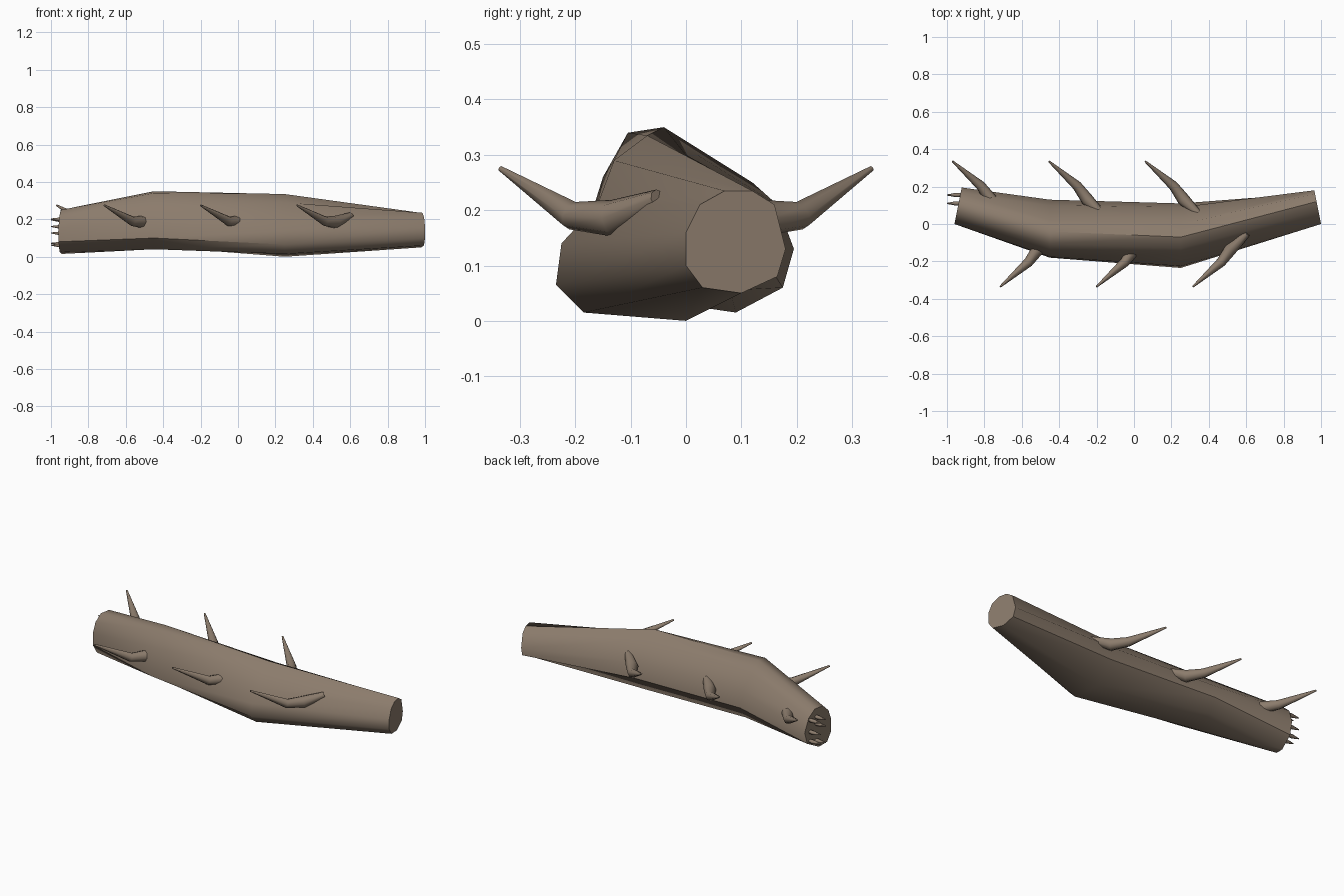
import bpy
import bmesh
import math
from mathutils import Vector

default = bpy.data.objects.get("Cube")
if default:
    bpy.data.objects.remove(default, do_unlink=True)

# Single bark-like brown for every part
bark = bpy.data.materials.new("bark_brown")
bark.use_nodes = True
bark.diffuse_color = (0.26, 0.2, 0.15, 1)
bark.node_tree.nodes["Principled BSDF"].inputs["Base Color"].default_value = (0.26, 0.2, 0.15, 1)


def loft(name, rings, sharp_angle):
    """Skin a list of equal-length point rings and close both ends."""
    bm = bmesh.new()
    loops = [[bm.verts.new(point) for point in ring] for ring in rings]
    for first, second in zip(loops, loops[1:]):
        count = len(first)
        for i in range(count):
            j = (i + 1) % count
            bm.faces.new((first[i], first[j], second[j], second[i]))
    bm.faces.new(loops[0])
    bm.faces.new(loops[-1])
    bmesh.ops.recalc_face_normals(bm, faces=bm.faces)
    mesh = bpy.data.meshes.new(name)
    bm.to_mesh(mesh)
    bm.free()
    mesh.materials.append(bark)
    obj = bpy.data.objects.new(name, mesh)
    bpy.context.collection.objects.link(obj)
    bpy.ops.object.select_all(action="DESELECT")
    obj.select_set(True)
    bpy.context.view_layer.objects.active = obj
    bpy.ops.object.shade_smooth_by_angle(angle=math.radians(sharp_angle))
    return obj


def tapered_tube(name, path, radii, sides):
    """Round tube following a path, with one radius per path point."""
    path = [Vector(point) for point in path]
    rings = []
    for i, (centre, radius) in enumerate(zip(path, radii)):
        before = path[max(i - 1, 0)]
        after = path[min(i + 1, len(path) - 1)]
        along = (after - before).normalized()
        across = along.cross(Vector((0, 0, 1))).normalized()
        upward = across.cross(along)
        ring = []
        for k in range(sides):
            turn = math.tau * k / sides
            ring.append(centre + radius * (across * math.cos(turn) + upward * math.sin(turn)))
        rings.append(ring)
    return loft(name, rings, 60)


# Bent trunk: each section is (x, x slope over y, outline in y and z)
sections = [
    (-0.96, 0.2, [(0, .08), (0, .15), (.02, .21), (.06, .25), (.12, .25),
                  (.165, .21), (.195, .13), (.175, .06), (.09, .015), (.03, .025)]),
    (-0.45, 0, [(-.18, .1), (-.175, .18), (-.15, .26), (-.105, .34), (-.04, .35),
                (.02, .3), (.1, .22), (.13, .13), (.08, .055), (-.08, .04)]),
    (0.25, 0, [(-.235, .065), (-.225, .14), (-.16, .21), (-.13, .29), (-.07, .335),
               (0, .3), (.09, .2), (.11, .11), (0, 0), (-.185, .015)]),
    (1.0, -0.2, [(0, .1), (0, .16), (.025, .21), (.07, .235), (.12, .235),
                 (.16, .21), (.18, .13), (.165, .08), (.1, .05), (.03, .06)]),
]
loft("trunk", [[(x + slope * y, y, z) for y, z in outline]
               for x, slope, outline in sections], 50)

# Three bent thorns on each side, all sweeping toward the narrow right end
thorn_path = [(0, .335, .275), (.15, .205, .19), (.205, .13, .185), (.29, .05, .22)]
thorn_radii = [.005, .026, .034, .018]
for side, label, first_tip in ((-1, "front", -0.715), (1, "back", -0.97)):
    for n in range(3):
        tip = first_tip + 0.515 * n
        path = [(tip + x, side * y, z) for x, y, z in thorn_path]
        tapered_tube(f"{label}_thorn_{n + 1}", path, thorn_radii, 8)

# Short splinters on the broken right end
for column, (y, heights) in enumerate(((.155, (.195, .125, .07)), (.11, (.2, .16, .06)))):
    for n, z in enumerate(heights):
        path = [(-1.0, y, z + .002), (-0.955, y, z), (-0.91, y, z)]
        tapered_tube(f"end_splinter_{column + 1}_{n + 1}", path, [.003, .011, .011], 6)
